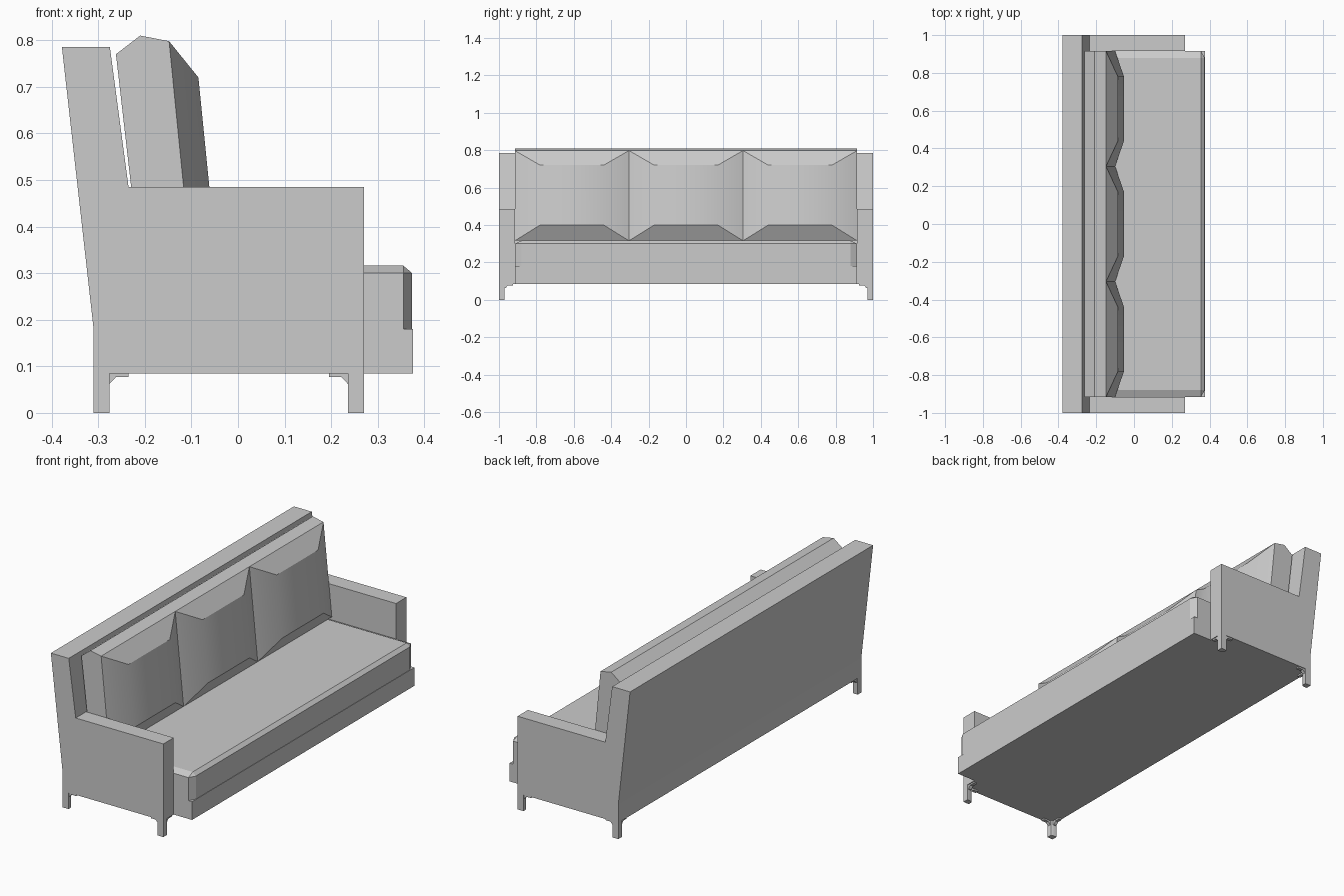
import bpy, bmesh, math

if "Cube" in bpy.data.objects:
    bpy.data.objects.remove(bpy.data.objects["Cube"])

PANEL = 0.915   # inner face of the arms


def finish(name, bm, smooth=False):
    bmesh.ops.remove_doubles(bm, verts=bm.verts, dist=1e-5)
    bmesh.ops.recalc_face_normals(bm, faces=bm.faces)
    me = bpy.data.meshes.new(name)
    bm.to_mesh(me)
    bm.free()
    ob = bpy.data.objects.new(name, me)
    bpy.context.collection.objects.link(ob)
    if smooth:
        bpy.ops.object.select_all(action='DESELECT')
        bpy.context.view_layer.objects.active = ob
        ob.select_set(True)
        bpy.ops.object.shade_smooth_by_angle(angle=math.radians(30))
    return ob


def add_prism(bm, pts, lo, hi, place):
    """Extrude a 2D outline from lo to hi; place(u, v, w) gives the 3D point."""
    a = [bm.verts.new(place(u, v, lo)) for u, v in pts]
    b = [bm.verts.new(place(u, v, hi)) for u, v in pts]
    bm.faces.new(a)
    bm.faces.new(b)
    n = len(pts)
    for i in range(n):
        j = (i + 1) % n
        bm.faces.new((a[i], a[j], b[j], b[i]))


def along_y(u, v, w):
    return (u, w, v)


def prism_object(name, pts, lo, hi):
    bm = bmesh.new()
    add_prism(bm, pts, lo, hi, along_y)
    return finish(name, bm)


# Frame: arms and leaning back from one side profile, hollowed for the seat
frame = prism_object("frame", [(-0.31, 0.085), (0.27, 0.085), (0.27, 0.485),
                               (-0.235, 0.485), (-0.275, 0.785),
                               (-0.378, 0.785), (-0.31, 0.18)], -1, 1)
cutter = prism_object("seat_cutter", [(-0.194, 0.18), (0.5, 0.18), (0.5, 0.9),
                                      (-0.29, 0.9)], -PANEL, PANEL)
cutter.hide_render = True
mod = frame.modifiers.new("hollow", 'BOOLEAN')
mod.object = cutter
mod.solver = 'EXACT'
bpy.context.view_layer.objects.active = frame
bpy.ops.object.modifier_apply(modifier=mod.name)
bpy.data.objects.remove(cutter)

# Front rail below the seat cushion
prism_object("front_rail", [(0.27, 0.085), (0.376, 0.085), (0.376, 0.18),
                            (0.27, 0.18)], -PANEL, PANEL)

# Seat cushion with bevelled top and front corners
bm = bmesh.new()
for s in (-1, 1):
    for z in (0.18, 0.30):
        for x, y in ((-0.2, PANEL), (0.355, PANEL), (0.374, 0.88)):
            bm.verts.new((x, s * y, z))
    for x in (-0.215, 0.355):
        bm.verts.new((x, s * 0.88, 0.316))
bmesh.ops.convex_hull(bm, input=bm.verts)
bmesh.ops.dissolve_limit(bm, angle_limit=0.02, verts=bm.verts, edges=bm.edges)
finish("seat_cushion", bm)

# Back cushions: pinched at both ends, bulging in the middle
shell = [(-0.21, 0.316), (-0.262, 0.77), (-0.21, 0.81), (-0.148, 0.798)]
low = (-0.10, 0.316)
pinched = shell + [shell[-1], low, low]
bulged = shell + [(-0.085, 0.72), (-0.053, 0.40), low]
for k, name in ((-1, "left"), (0, "middle"), (1, "right")):
    c = k * 2 * PANEL / 3
    half = PANEL / 3
    bm = bmesh.new()
    rows = [[bm.verts.new((x, c + dy, z)) for x, z in prof]
            for dy, prof in ((-half, pinched), (-0.17, bulged),
                             (0.17, bulged), (half, pinched))]
    n = len(bulged)
    for r0, r1 in zip(rows, rows[1:]):
        for i in range(n):
            j = (i + 1) % n
            bm.faces.new((r0[i], r0[j], r1[j], r1[i]))
    for r in (rows[0], rows[-1]):
        bm.faces.new(r[:4] + r[5:6])
        bmesh.ops.remove_doubles(bm, verts=[], dist=1e-5)
    finish("back_cushion_" + name, bm, smooth=True)

# Legs: post with rounded inner corner and two mounting brackets
post = [(0, 0), (0.034, 0), (0.034, 0.018), (0.031, 0.026), (0.023, 0.03), (0, 0.03)]
bracket = [(0.02, 0.085), (0.02, 0.062), (0.034, 0.062), (0.048, 0.077),
           (0.075, 0.077), (0.075, 0.085)]
for x0, sx, end in ((-0.31, 1, "rear"), (0.27, -1, "front")):
    for sy, side in ((1, "right"), (-1, "left")):
        def spot(a, b, z):
            return (x0 + sx * a, sy * (1 - b), z)
        bm = bmesh.new()
        add_prism(bm, post, 0, 0.085, spot)
        add_prism(bm, bracket, 0.004, 0.022, lambda u, v, w: spot(u, w, v))
        add_prism(bm, bracket, 0.004, 0.022, lambda u, v, w: spot(w, u, v))
        finish(end + "_leg_" + side, bm, smooth=True)
